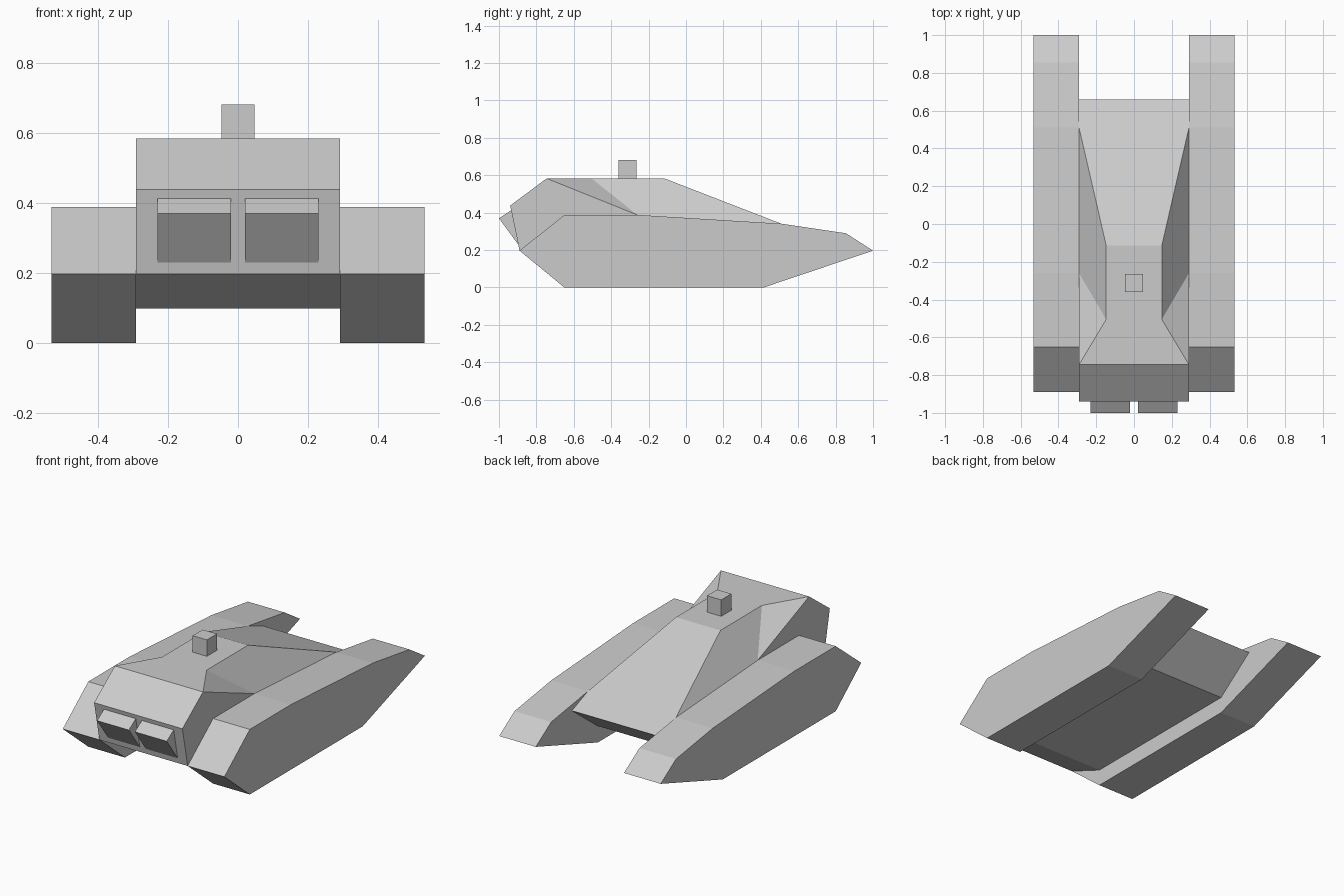
import bpy
import bmesh

if "Cube" in bpy.data.objects:
    bpy.data.objects.remove(bpy.data.objects["Cube"])


def finish(name, bm):
    bmesh.ops.recalc_face_normals(bm, faces=bm.faces)
    mesh = bpy.data.meshes.new(name)
    bm.to_mesh(mesh)
    bm.free()
    obj = bpy.data.objects.new(name, mesh)
    bpy.context.collection.objects.link(obj)
    return obj


def prism(name, profile, x0, x1):
    """Extrude a (y, z) side profile from x0 to x1."""
    bm = bmesh.new()
    face = bm.faces.new([bm.verts.new((x0, y, z)) for y, z in profile])
    new = bmesh.ops.extrude_face_region(bm, geom=[face])["geom"]
    verts = [g for g in new if isinstance(g, bmesh.types.BMVert)]
    bmesh.ops.translate(bm, verts=verts, vec=(x1 - x0, 0, 0))
    return finish(name, bm)


# Tracks and headlights, one pair of each
TRACK = [(-0.89, 0.197), (-0.65, 0.388), (-0.26, 0.388), (0.51, 0.341),
         (0.855, 0.29), (1.0, 0.197), (0.415, 0), (-0.65, 0)]
LIGHT = [(-0.89, 0.22), (-1.0, 0.37), (-0.93, 0.416), (-0.88, 0.40)]
for side, s in (("right", 1), ("left", -1)):
    prism(side + "_track_pod", TRACK, s * 0.291, s * 0.533)
    prism(side + "_headlight", LIGHT, s * 0.02, s * 0.23)

# Hull: side outline plus a pinched roof ridge
HULL = [(-0.89, 0.197), (-0.94, 0.438), (-0.745, 0.583), (-0.26, 0.388),
        (0.51, 0.341), (0.66, 0.283), (0.415, 0.098), (-0.65, 0.098)]
RIDGE = [(-0.505, 0.583), (-0.115, 0.583)]
bm = bmesh.new()
rims, ridges = [], []
for s in (1, -1):
    rim = [bm.verts.new((s * 0.291, y, z)) for y, z in HULL]
    ridge = [bm.verts.new((s * 0.147, y, z)) for y, z in RIDGE]
    bm.faces.new(rim)
    bm.faces.new((rim[2], ridge[0], rim[3]))
    bm.faces.new((rim[3], ridge[0], ridge[1], rim[4]))
    rims.append(rim)
    ridges.append(ridge)
# Crosswise panels, walking round the hull along the ridge
loops = [r[:3] + d + r[4:] for r, d in zip(rims, ridges)]
a, b = loops
for i in range(len(a)):
    j = (i + 1) % len(a)
    bm.faces.new((a[i], a[j], b[j], b[i]))
finish("hull", bm)

# Roof sensor box
prism("roof_sensor", [(-0.36, 0.575), (-0.36, 0.681), (-0.265, 0.681),
                      (-0.265, 0.575)], -0.047, 0.047)
